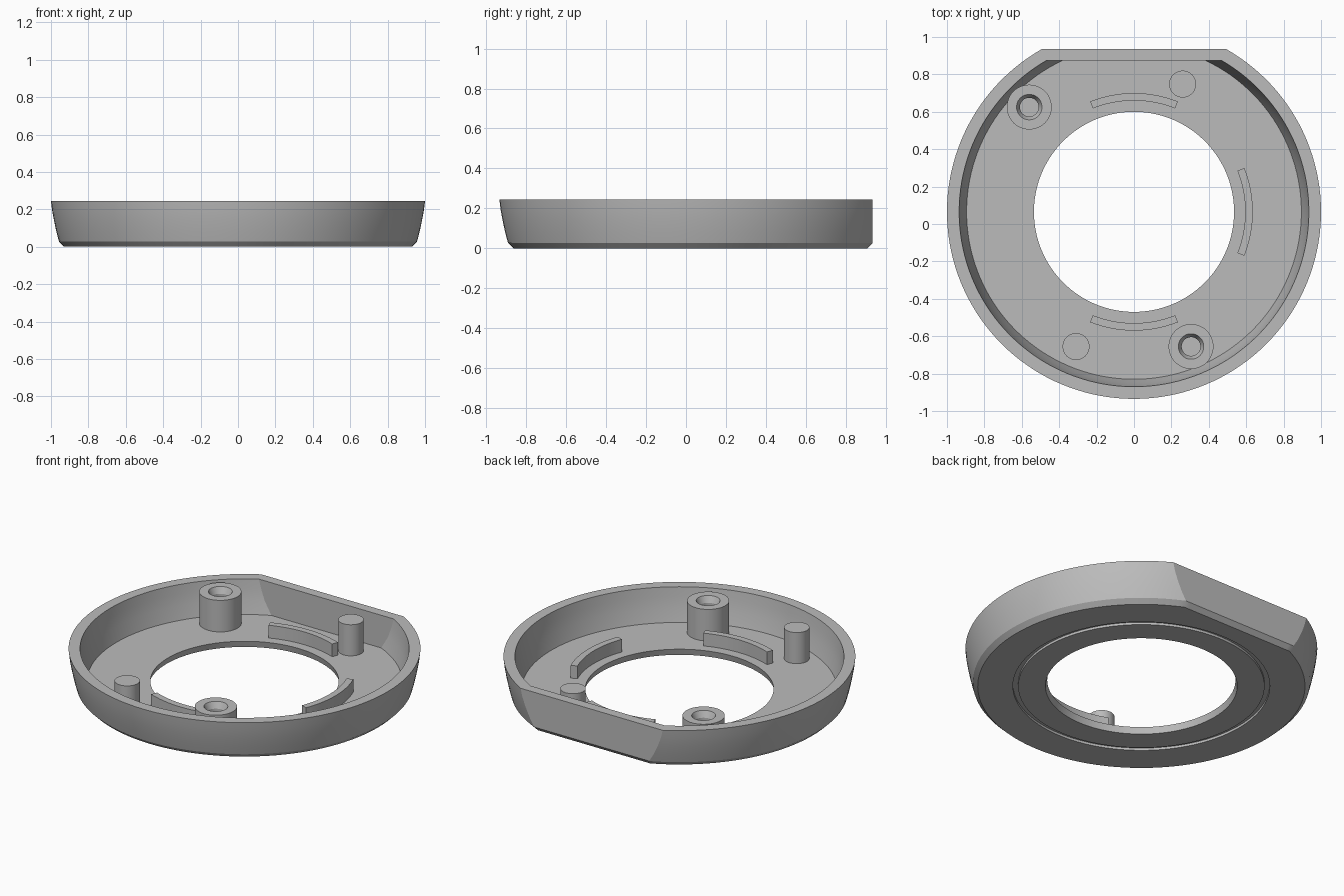
import bpy, bmesh
from math import sin, cos, asin, pi, radians

if "Cube" in bpy.data.objects:
    bpy.data.objects.remove(bpy.data.objects["Cube"])

CY = 0.065       # y of the round centre
FLOOR = 0.04     # top of the floor plate
ARC, GAP = 120, 30

grey = bpy.data.materials.new("plain grey")
grey.use_nodes = True
grey.diffuse_color = (0.5, 0.5, 0.5, 1)
grey.node_tree.nodes["Principled BSDF"].inputs["Base Color"].default_value = (0.5, 0.5, 0.5, 1)


def finish(name, bm, location):
    bmesh.ops.recalc_face_normals(bm, faces=bm.faces)
    mesh = bpy.data.meshes.new(name)
    bm.to_mesh(mesh)
    bm.free()
    mesh.materials.append(grey)
    mesh.shade_smooth()
    mesh.set_sharp_from_angle(angle=radians(20))
    obj = bpy.data.objects.new(name, mesh)
    obj.location = location
    bpy.context.collection.objects.link(obj)
    return obj


def bridge(bm, a, b):
    n = len(a)
    for i in range(n):
        j = (i + 1) % n
        bm.faces.new((a[i], a[j], b[j], b[i]))


def ring(bm, r, z, flat):
    """Circle of radius r, cut straight at y = flat when flat is given."""
    a0 = asin(flat / r) if flat else pi / 3
    arc = [pi - a0 + (pi + 2 * a0) * i / ARC for i in range(ARC)]
    gap = [a0 + (pi - 2 * a0) * i / GAP for i in range(GAP)]
    verts = []
    for t in arc + gap:
        d = min(r, flat / sin(t)) if flat and sin(t) > 0 else r
        verts.append(bm.verts.new((d * cos(t), d * sin(t), z)))
    return verts


# Dish: closed section swept round, with a flat at the back
section = [
    (0.93, 0, 0.845), (0.957, 0.027, 0.87), (0.971, 0.08, 0.87),
    (0.984, 0.14, 0.87), (0.994, 0.195, 0.87), (1.0, 0.245, 0.87),   # outer wall
    (0.935, 0.245, 0.81), (0.928, 0.19, 0.81), (0.916, 0.12, 0.81),
    (0.895, FLOOR, 0.81),                                            # inner wall
    (0.535, FLOOR, None), (0.545, 0, None),                          # centre hole
    (0.70, 0, None), (0.70, 0.015, None),
    (0.73, 0.015, None), (0.73, 0, None),                            # underside groove
]
bm = bmesh.new()
rings = [ring(bm, *s) for s in section]
for i, a in enumerate(rings):
    bridge(bm, a, rings[(i + 1) % len(rings)])
finish("dish", bm, (0, CY, 0))


def lathe(name, profile, x, y, n=48):
    """Turned post with its first and last rings capped."""
    bm = bmesh.new()
    loops = [[bm.verts.new((r * cos(2 * pi * i / n), r * sin(2 * pi * i / n), z))
              for i in range(n)] for r, z in profile]
    for a, b in zip(loops, loops[1:]):
        bridge(bm, a, b)
    bm.faces.new(loops[0])
    bm.faces.new(loops[-1])
    finish(name, bm, (x, y, 0))


# Hollow screw bosses and plain locating pins
boss = [(0.12, 0.02), (0.12, 0.238), (0.068, 0.238), (0.05, 0.20), (0.05, 0.06)]
pin = [(0.072, 0.02), (0.072, 0.235)]
lathe("back_screw_boss", boss, -0.56, 0.625)
lathe("front_screw_boss", boss, 0.305, -0.655)
lathe("back_pin", pin, 0.26, 0.748)
lathe("front_pin", pin, -0.31, -0.655)


# Curved ribs round the hole
def rib(name, middle, half=radians(21.7), n=16):
    bm = bmesh.new()
    loops = []
    for i in range(n + 1):
        t = middle - half + 2 * half * i / n
        loops.append([bm.verts.new((r * cos(t), r * sin(t), z))
                      for r, z in ((0.595, 0.02), (0.635, 0.02), (0.635, 0.12), (0.595, 0.12))])
    for a, b in zip(loops, loops[1:]):
        bridge(bm, a, b)
    bm.faces.new(loops[0])
    bm.faces.new(loops[-1])
    finish(name, bm, (0, CY, 0))


rib("back_rib", pi / 2)
rib("left_rib", 0)
rib("front_rib", -pi / 2)
